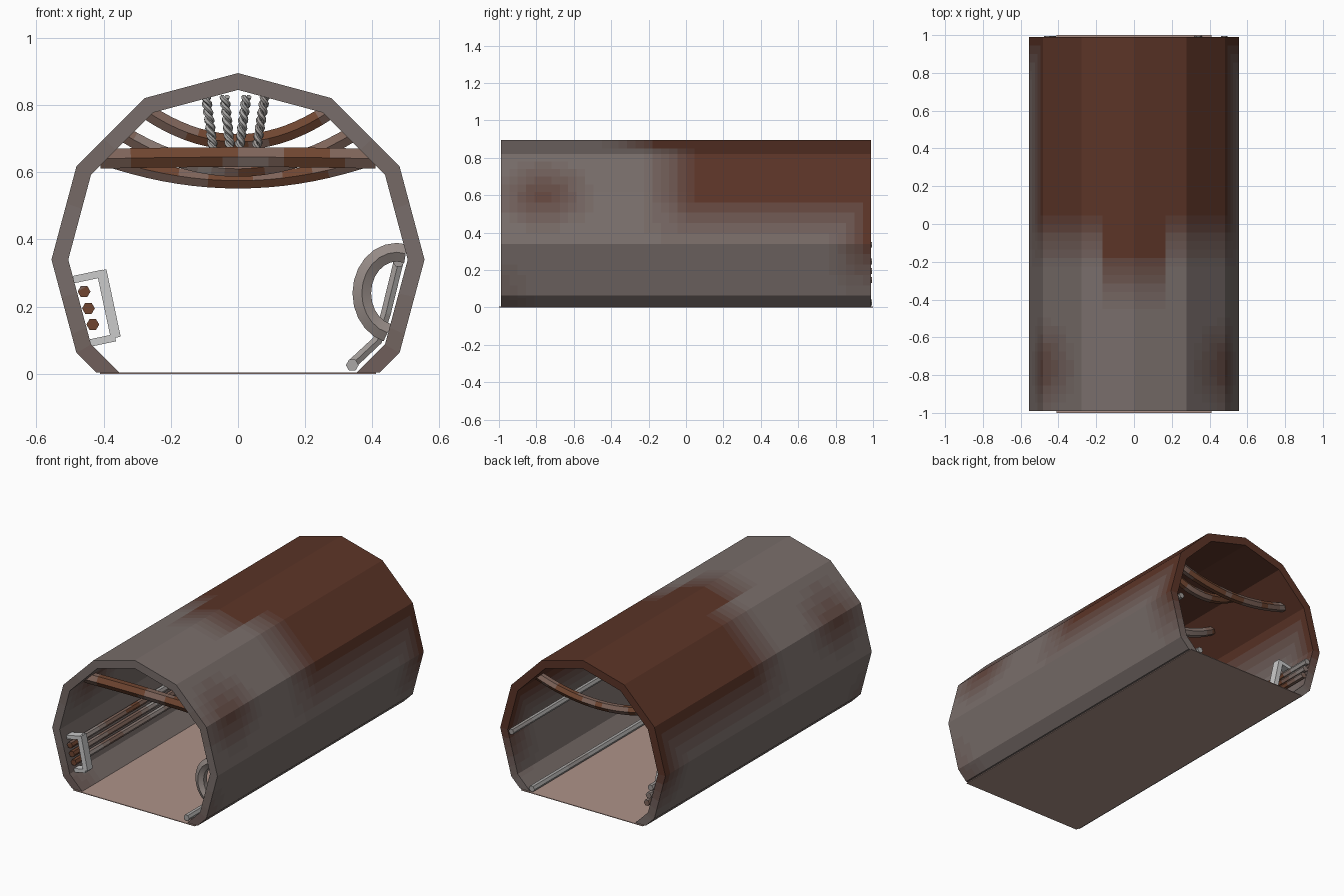
import bpy, bmesh, math
from mathutils import Vector, noise

if "Cube" in bpy.data.objects:
    bpy.data.objects.remove(bpy.data.objects["Cube"])

# rust-to-steel shade ramp
STEEL, RUST = (0.19, 0.155, 0.145), (0.105, 0.034, 0.02)
LIGHT, ORANGE = (0.40, 0.39, 0.38), (0.16, 0.06, 0.03)

def material(name, c):
    m = bpy.data.materials.new(name)
    m.diffuse_color = (*c, 1)
    m.use_nodes = True
    m.node_tree.nodes["Principled BSDF"].inputs["Base Color"].default_value = m.diffuse_color
    return m

def ramp(name, a, b, n=10):
    return [material(f"{name}_{i}", [p + (q - p) * i / (n - 1) for p, q in zip(a, b)]) for i in range(n)]

shell_ramp = ramp("shell_rust", STEEL, RUST)
pipe_ramp = ramp("pipe_rust", LIGHT, ORANGE, 6)

def clamp(v):
    return max(0.0, min(1.0, v))

def paint(obj, mats, func):
    obj.data.materials.clear()
    for m in mats:
        obj.data.materials.append(m)
    for p in obj.data.polygons:
        p.material_index = round(clamp(func(p.center)) * (len(mats) - 1))

def shell_rust(c):
    high = clamp((c.z - 0.33) / 0.25)
    edge = -0.25 if abs(c.x) > 0.15 else -0.45
    along = clamp((c.y - edge) / 0.3)
    back = clamp((c.y - 0.75) / 0.22) * clamp((c.z - 0.05) / 0.3)
    spot = 1 - math.hypot((c.y + 0.76) / 0.28, (c.z - 0.6) / 0.2)
    foot = 0.4 * clamp((0.25 - c.z) / 0.25) * clamp((-0.8 - c.y) / 0.15)
    return max(high * along, back, spot * 0.9, foot)

def patchy(c):
    return 0.5 + 1.3 * noise.noise(c * 4)

def mesh_object(name, bm):
    bmesh.ops.recalc_face_normals(bm, faces=bm.faces)
    me = bpy.data.meshes.new(name)
    bm.to_mesh(me)
    bm.free()
    obj = bpy.data.objects.new(name, me)
    bpy.context.collection.objects.link(obj)
    return obj

# twelve-sided arch profile, cut off at the floor
ZC, Z0 = 0.34, 0.004
def arch(r, sub=5):
    pts = [Vector((r * math.cos(math.radians(a)), ZC + r * math.sin(math.radians(a)))) for a in range(-60, 241, 30)]
    for i, j in ((0, 1), (-1, -2)):
        pts[i] = pts[j].lerp(pts[i], (pts[j].y - Z0) / (pts[j].y - pts[i].y))
    out = [a.lerp(b, k / sub) for a, b in zip(pts, pts[1:]) for k in range(sub)]
    return out + [pts[-1]]

# tunnel shell
bm = bmesh.new()
outer, inner = arch(0.555), arch(0.505)
NY = 44
rings = []
for i in range(NY + 1):
    y = -0.99 + 1.98 * i / NY
    rings.append([[bm.verts.new((p.x, y, p.y)) for p in prof] for prof in (outer, inner)])
n = len(outer)
for a, b in zip(rings, rings[1:]):
    for s in (0, 1):
        for k in range(n - 1):
            bm.faces.new((a[s][k], a[s][k + 1], b[s][k + 1], b[s][k]))
    for k in (0, n - 1):
        bm.faces.new((a[0][k], a[1][k], b[1][k], b[0][k]))
for o, i in (rings[0], rings[-1]):
    for k in range(n - 1):
        bm.faces.new((o[k], o[k + 1], i[k + 1], i[k]))
paint(mesh_object("tunnel_shell", bm), shell_ramp, shell_rust)

def box(name, loc, size, angle=0, mat=None):
    bpy.ops.mesh.primitive_cube_add(size=1, location=loc, rotation=(0, angle, 0))
    o = bpy.context.object
    o.name = name
    o.scale = size
    if mat:
        o.data.materials.append(mat)
    return o

# floor slab
box("floor", (0, 0, 0.002), (0.82, 2.0, 0.004), 0, material("floor_dust", (0.42, 0.29, 0.25)))

def tube(name, paths, radius, res=1, mats=pipe_ramp, func=patchy):
    cu = bpy.data.curves.new(name, "CURVE")
    cu.dimensions = "3D"
    cu.bevel_depth = radius
    cu.bevel_resolution = res
    cu.use_fill_caps = True
    for pts in paths:
        sp = cu.splines.new("POLY")
        sp.points.add(len(pts) - 1)
        for p, q in zip(sp.points, pts):
            p.co = (*q, 1)
    o = bpy.data.objects.new(name, cu)
    bpy.context.collection.objects.link(o)
    bpy.ops.object.select_all(action="DESELECT")
    o.select_set(True)
    bpy.context.view_layer.objects.active = o
    bpy.ops.object.convert(target="MESH")
    o = bpy.context.object
    paint(o, mats, func)
    bpy.ops.object.shade_smooth_by_angle(angle=math.radians(50))
    return o

def run(x, z, y0=-0.97, y1=0.995, count=30):
    return [(x, y0 + (y1 - y0) * i / count, z) for i in range(count + 1)]

# three wall pipes on the left with a bracket at each end
tube("left_wall_pipes", [run(-0.458, 0.245, -0.96), run(-0.445, 0.195, -0.96), run(-0.432, 0.147, -0.96)], 0.019)
tilt = math.radians(-12)
for label, y in (("front", -0.92), ("back", 0.8)):
    box(f"{label}_bracket_plate", (-0.385, y, 0.208), (0.03, 0.05, 0.205), tilt)
    box(f"{label}_bracket_top", (-0.445, y, 0.29), (0.09, 0.05, 0.022), tilt)
    box(f"{label}_bracket_bottom", (-0.402, y, 0.1), (0.075, 0.05, 0.022), tilt)

# right side pipes and the riser joining them
steel = lambda c: 0.15 * patchy(c)
tube("right_floor_pipe", [run(0.34, 0.026, -0.98)], 0.019, func=steel)
tube("right_wall_pipe", [run(0.478, 0.335, -0.85)], 0.018, func=steel)
tube("right_riser", [[(0.34, -0.6, 0.03), (0.415, -0.6, 0.1), (0.44, -0.6, 0.18), (0.478, -0.6, 0.335)]], 0.017, func=steel)

# half hoop on the right wall
cx, cz, r = 0.472, 0.24, 0.122
hoop = []
for i in range(13):
    a = math.radians(75 + 180 * i / 12)
    hoop.append((cx + r * 0.85 * math.cos(a), -0.88, cz + r * math.sin(a)))
tube("right_hoop", [hoop], 0.032, func=lambda c: 0.45)

# ceiling beam and sagging roof pipes
def sag(y, half, z_end, z_mid, count=18):
    ts = [-1 + 2 * i / count for i in range(count + 1)]
    return [(half * t, y, z_mid + (z_end - z_mid) * t * t) for t in ts]

rusty = lambda c: 0.85 + 0.7 * noise.noise(c * 5)
tube("ceiling_beam", [sag(-0.87, 0.41, 0.64, 0.645)], 0.034, func=rusty)
for i, (y, h, ze, zm) in enumerate(((0.85, 0.40, 0.645, 0.575), (0.6, 0.27, 0.78, 0.69), (0.3, 0.35, 0.72, 0.61))):
    tube(f"sagging_pipe_{i + 1}", [sag(y, h, ze, zm)], 0.027, func=rusty)

# twisted cables hanging from the roof
def twist(top, bottom, phase, count=36):
    pts = []
    for i in range(count + 1):
        t = i / count
        a = phase + t * 8 * math.pi
        p = Vector(top).lerp(Vector(bottom), t)
        pts.append((p.x + 0.008 * math.cos(a), p.y + 0.008 * math.sin(a), p.z))
    return pts

for i, (x0, x1) in enumerate(((-0.095, -0.07), (-0.04, -0.02), (0.025, 0.0), (0.08, 0.05))):
    tube(f"hanging_cable_{i + 1}", [twist((x0, 0, 0.825), (x1, 0, 0.64), ph) for ph in (0, math.pi)], 0.008, func=steel)
